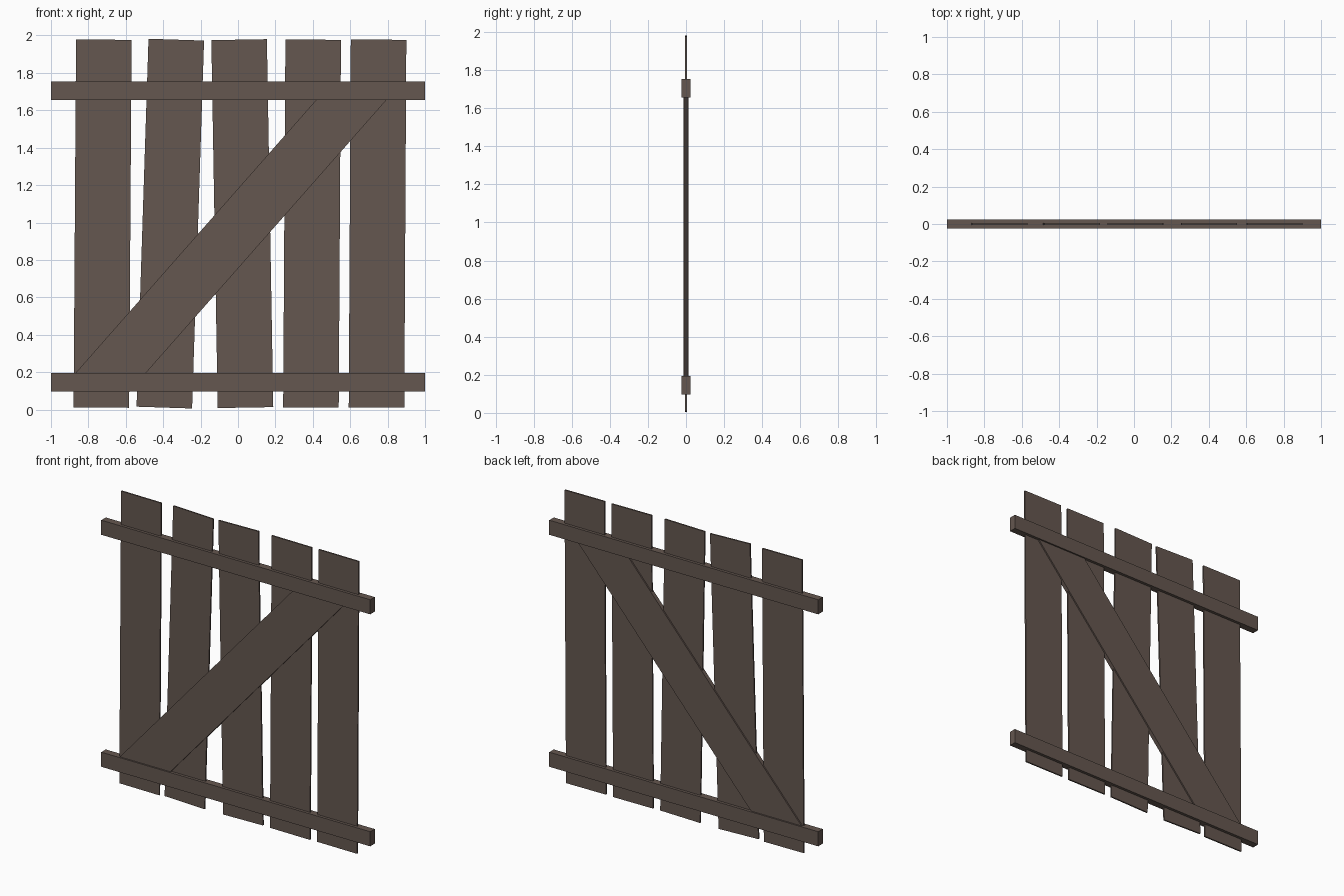
import bpy, bmesh

if "Cube" in bpy.data.objects:
    bpy.data.objects.remove(bpy.data.objects["Cube"])

wood = bpy.data.materials.new("weathered_brown_wood")
wood.diffuse_color = (0.13, 0.096, 0.08, 1)
wood.use_nodes = True
wood.node_tree.nodes["Principled BSDF"].inputs["Base Color"].default_value = wood.diffuse_color


def slab(name, outline, half):
    """Extrude a front-view outline of (x, z) points to y = -half..half."""
    bm = bmesh.new()
    face = bm.faces.new([bm.verts.new((x, -half, z)) for x, z in outline])
    ext = bmesh.ops.extrude_face_region(bm, geom=[face])
    new = [v for v in ext["geom"] if isinstance(v, bmesh.types.BMVert)]
    bmesh.ops.translate(bm, verts=new, vec=(0, 2 * half, 0))
    bmesh.ops.recalc_face_normals(bm, faces=bm.faces)
    mesh = bpy.data.meshes.new(name)
    bm.to_mesh(mesh)
    bm.free()
    mesh.materials.append(wood)
    ob = bpy.data.objects.new(name, mesh)
    bpy.context.collection.objects.link(ob)


# Upright planks, each leaning a little: centre x and sideways lean from foot to top
PLANK_W, PLANK_H, MID_Z = 0.297, 1.967, 0.994
planks = [(-0.724, 0.013), (-0.362, 0.064), (0.023, -0.034), (0.396, 0.012), (0.746, 0.011)]
for i, (cx, lean) in enumerate(planks):
    s = lean / PLANK_H
    corners = [(-1, -1), (1, -1), (1, 1), (-1, 1)]
    slab(f"plank_{i + 1}",
         [(cx + a * PLANK_W / 2 + b * lean / 2,
           MID_Z + b * PLANK_H / 2 - a * s * PLANK_W / 2) for a, b in corners], 0.005)

# Horizontal rails
for name, z0 in (("lower_rail", 0.097), ("upper_rail", 1.656)):
    slab(name, [(-1, z0), (1, z0), (1, z0 + 0.098), (-1, z0 + 0.098)], 0.024)

# Diagonal brace, its ends buried in the rails
z0, z1, slope = 0.16, 1.69, 0.881
x0, x1 = -0.867 + slope * (z0 - 0.197), -0.867 + slope * (z1 - 0.197)
slab("diagonal_brace", [(x0, z0), (x0 + 0.376, z0), (x1 + 0.376, z1), (x1, z1)], 0.014)
